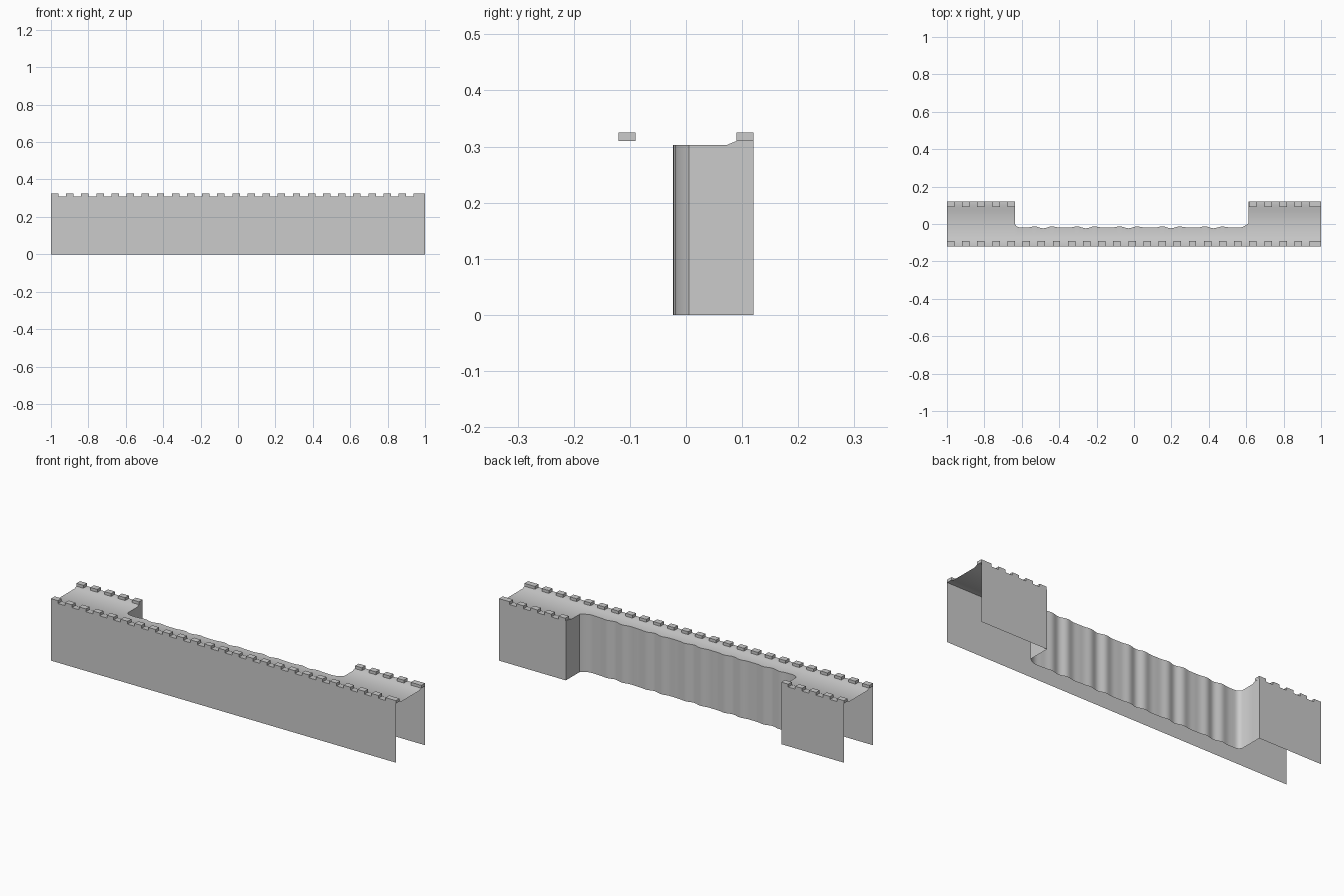
import bpy, bmesh, math

cube = bpy.data.objects.get("Cube")
if cube:
    bpy.data.objects.remove(cube, do_unlink=True)

stone = bpy.data.materials.new("grey_stone")
stone.use_nodes = True
COLOR = (0.6, 0.6, 0.6, 1)
stone.diffuse_color = COLOR
stone.node_tree.nodes["Principled BSDF"].inputs["Base Color"].default_value = COLOR

HALF, LEDGE, GUTTER = 0.12, 0.09, 0.073    # half depth, parapet inner edge, walkway edge
RIM, WALK, CREST = 0.31, 0.303, 0.325      # parapet, walkway and merlon heights
X0, X1 = -0.637, 0.613                     # recess between the two end blocks
STEP, WIDTH, COUNT = 0.0808, 0.04, 25      # merlon spacing


def height(y):
    t = (abs(y) - GUTTER) / (LEDGE - GUTTER)
    return WALK + (RIM - WALK) * min(max(t, 0), 1)


def recess(x):
    """Rippled rear face, curving out to meet the end blocks."""
    wave = 0.0035 * math.sin(x * 55) + 0.002 * math.sin(x * 83 + 1)
    corner = 0.018 * (math.exp((X0 - x) / 0.01) + math.exp((x - X1) / 0.016))
    return -0.0175 + wave + corner


def finish(bm, name):
    mesh = bpy.data.meshes.new(name)
    bmesh.ops.remove_doubles(bm, verts=bm.verts, dist=0.00005)
    bm.to_mesh(mesh)
    bm.free()
    mesh.materials.append(stone)
    obj = bpy.data.objects.new(name, mesh)
    bpy.context.collection.objects.link(obj)
    return obj


def smooth(obj):
    bpy.ops.object.select_all(action='DESELECT')
    obj.select_set(True)
    bpy.context.view_layer.objects.active = obj
    bpy.ops.object.shade_smooth_by_angle(angle=math.radians(40))


def face(bm, points):
    bm.faces.new([bm.verts.new(p) for p in points])


def wall(bm, path):
    for (xa, ya), (xb, yb) in zip(path, path[1:]):
        face(bm, [(xa, ya, 0), (xa, ya, height(ya)), (xb, yb, height(yb)), (xb, yb, 0)])


def strip(bm, xa, ysa, xb, ysb):
    for i in range(len(ysa) - 1):
        face(bm, [(x, y, height(y)) for x, y in
                  ((xa, ysa[i]), (xb, ysb[i]), (xb, ysb[i + 1]), (xa, ysa[i + 1]))])


# Open shell: walkway and outer walls
N = 160
xs = [X0 + (X1 - X0) * i / N for i in range(N + 1)]
front = [-HALF, -LEDGE, -GUTTER]
back = [GUTTER, LEDGE, HALF]

bm = bmesh.new()
for xa, xb in zip(xs, xs[1:]):
    strip(bm, xa, front + [recess(xa)], xb, front + [recess(xb)])
for xa, xb, edge in ((-1, X0, recess(X0)), (X1, 1, recess(X1))):
    ys = front + [edge] + back
    strip(bm, xa, ys, xb, ys)
wall(bm, [(1, -HALF), (X1, -HALF)] + [(x, -HALF) for x in reversed(xs)] + [(-1, -HALF)])
wall(bm, [(-1, HALF)] + [(X0, y) for y in reversed(back)]
     + [(x, recess(x)) for x in xs] + [(X1, y) for y in back] + [(1, HALF)])
smooth(finish(bm, "wall_shell"))


# Merlons along the front and on both rear blocks
def merlons(name, side):
    bm = bmesh.new()
    for k in range(COUNT):
        a = -1 + k * STEP
        b = 1 if k == COUNT - 1 else a + WIDTH
        if side > 0 and b > X0 + 0.01 and a < X1 - 0.01:
            continue
        new = bmesh.ops.create_cube(bm, size=1)["verts"]
        for v in new:
            v.co.x = (a + b) / 2 + v.co.x * (b - a)
            v.co.y = side * (HALF + LEDGE) / 2 + v.co.y * (HALF - LEDGE)
            v.co.z = (RIM + CREST) / 2 + v.co.z * (CREST - RIM)
    finish(bm, name)


merlons("front_merlons", -1)
merlons("rear_merlons", 1)
